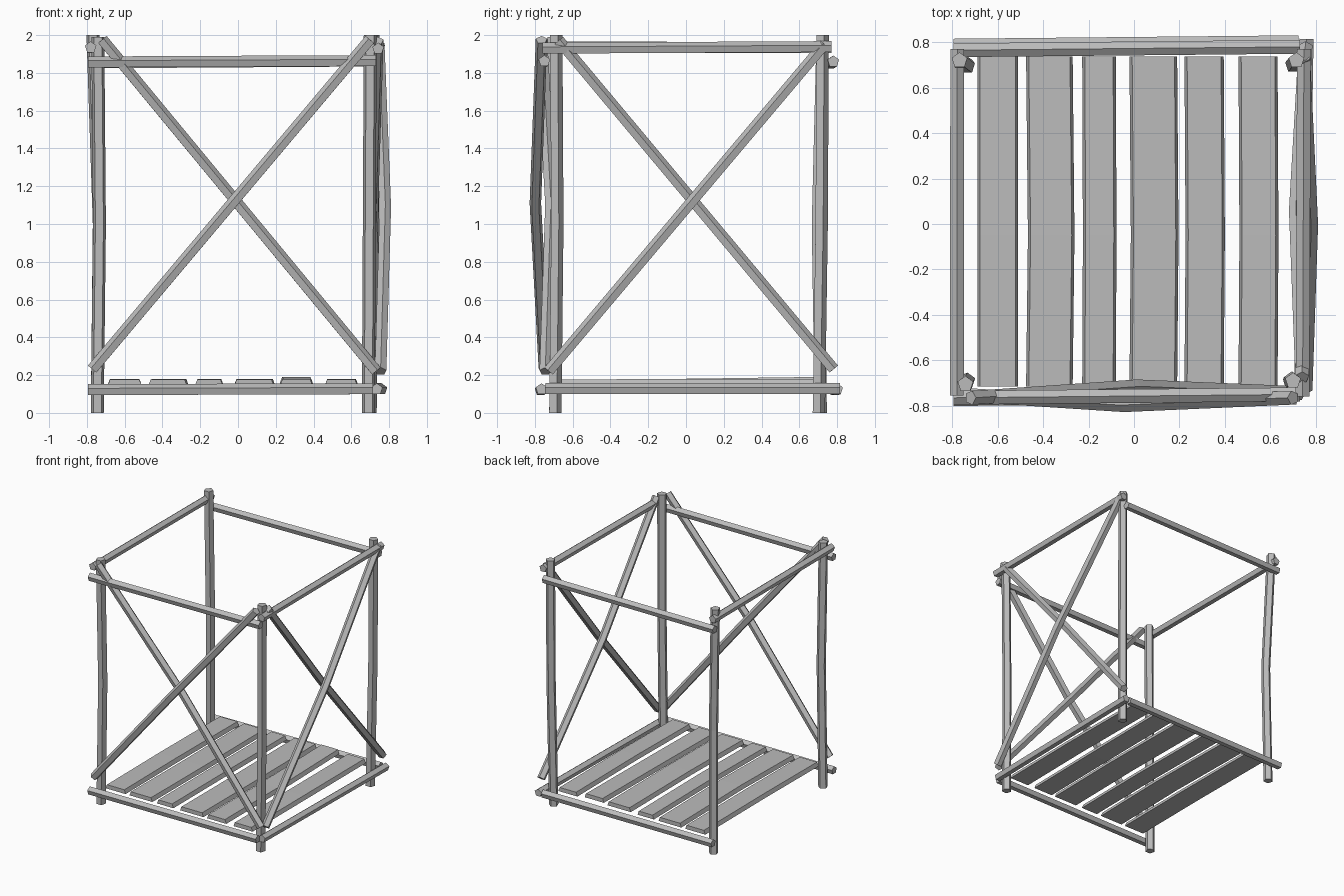
import bpy, bmesh, math
from mathutils import Vector

cube = bpy.data.objects.get("Cube")
if cube:
    bpy.data.objects.remove(cube, do_unlink=True)

wood = bpy.data.materials.new("grey wood")
wood.use_nodes = True
grey = (0.5, 0.5, 0.5, 1)
wood.diffuse_color = grey
wood.node_tree.nodes["Principled BSDF"].inputs["Base Color"].default_value = grey


def loft(name, rings):
    """Skin a list of equal-sized rings and cap both ends."""
    bm = bmesh.new()
    loops = [[bm.verts.new(p) for p in ring] for ring in rings]
    n = len(loops[0])
    for a, b in zip(loops, loops[1:]):
        for i in range(n):
            j = (i + 1) % n
            bm.faces.new((a[i], a[j], b[j], b[i]))
    bm.faces.new(loops[0][::-1])
    bm.faces.new(loops[-1])
    bmesh.ops.recalc_face_normals(bm, faces=bm.faces)
    mesh = bpy.data.meshes.new(name)
    bm.to_mesh(mesh)
    bm.free()
    mesh.materials.append(wood)
    obj = bpy.data.objects.new(name, mesh)
    bpy.context.collection.objects.link(obj)
    return obj


def stick(name, start, end, bow=(0, 0, 0), r=0.032, turn=0.0):
    """Five-sided pole, bent at the middle by the bow offset."""
    start, end = Vector(start), Vector(end)
    axis = (end - start).normalized()
    ref = Vector((0, 1, 0)) if abs(axis.z) > 0.95 else Vector((0, 0, 1))
    side = axis.cross(ref).normalized()
    up = side.cross(axis)
    rings = []
    for centre in (start, (start + end) / 2 + Vector(bow), end):
        angles = [math.tau * k / 5 + turn for k in range(5)]
        rings.append([centre + r * (side * math.sin(a) + up * math.cos(a)) for a in angles])
    return loft(name, rings)


def plank(name, x0, x1, shift, lift):
    """Thin board with a narrower top, a slight kink and a lifted back end."""
    rings = []
    for y, dx, dz in ((-0.715, 0, 0), (-0.05, shift, 0.004), (0.738, 0, lift)):
        low, high = 0.144 + dz, 0.176 + dz
        a, b = x0 + dx, x1 + dx
        rings.append([(a, y, low), (b, y, low), (b - 0.012, y, high), (a + 0.012, y, high)])
    return loft(name, rings)


# Corner posts
stick("post_front_right", (-0.745, -0.695, 0), (-0.742, -0.705, 1.99), (0.01, 0.01, 0), 0.036)
stick("post_back_right", (-0.745, 0.71, 0), (-0.768, 0.72, 2), (0.022, -0.02, 0), 0.036)
stick("post_front_left", (0.69, -0.695, 0), (0.70, -0.69, 2), (0, 0.008, 0), 0.036)
stick("post_back_left", (0.70, 0.70, 0), (0.715, 0.72, 2), (0.005, 0.005, 0), 0.036)

# Upper rails
stick("top_rail_front", (-0.795, -0.765, 1.855), (0.73, -0.75, 1.862))
stick("top_rail_back", (-0.795, 0.765, 1.85), (0.73, 0.78, 1.86))
stick("top_rail_right", (-0.78, -0.755, 1.935), (-0.778, 0.77, 1.93))
stick("top_rail_left", (0.742, -0.76, 1.928), (0.748, 0.77, 1.936))

# Lower rails, with the right side left open
stick("bottom_rail_front", (-0.795, -0.77, 0.12), (0.715, -0.765, 0.125))
stick("bottom_rail_back", (-0.795, 0.785, 0.12), (0.725, 0.80, 0.125))
stick("bottom_rail_left", (0.735, -0.745, 0.125), (0.76, 0.815, 0.125))

# Crossed braces, one bowed outward and one inward on each braced side
stick("front_brace_outer", (-0.77, -0.75, 0.23), (0.70, -0.765, 1.975), (0, -0.04, 0))
stick("front_brace_inner", (-0.72, -0.765, 1.975), (0.73, -0.745, 0.22), (0, 0.04, 0))
stick("left_brace_outer", (0.755, -0.725, 0.22), (0.745, 0.735, 1.95), (0.03, 0, 0))
stick("left_brace_inner", (0.74, -0.675, 1.97), (0.755, 0.78, 0.23), (-0.035, 0, 0))

# Floor planks: left edge, right edge, sideways kink, lift of the back end
boards = [
    (-0.69, -0.51, 0.0, 0.0),
    (-0.475, -0.27, 0.008, 0.0),
    (-0.228, -0.08, 0.003, 0.0),
    (-0.02, 0.19, 0.006, 0.004),
    (0.222, 0.395, 0.005, 0.015),
    (0.46, 0.632, 0.004, 0.002),
]
for i, board in enumerate(boards):
    plank(f"floor_plank_{i + 1}", *board)
